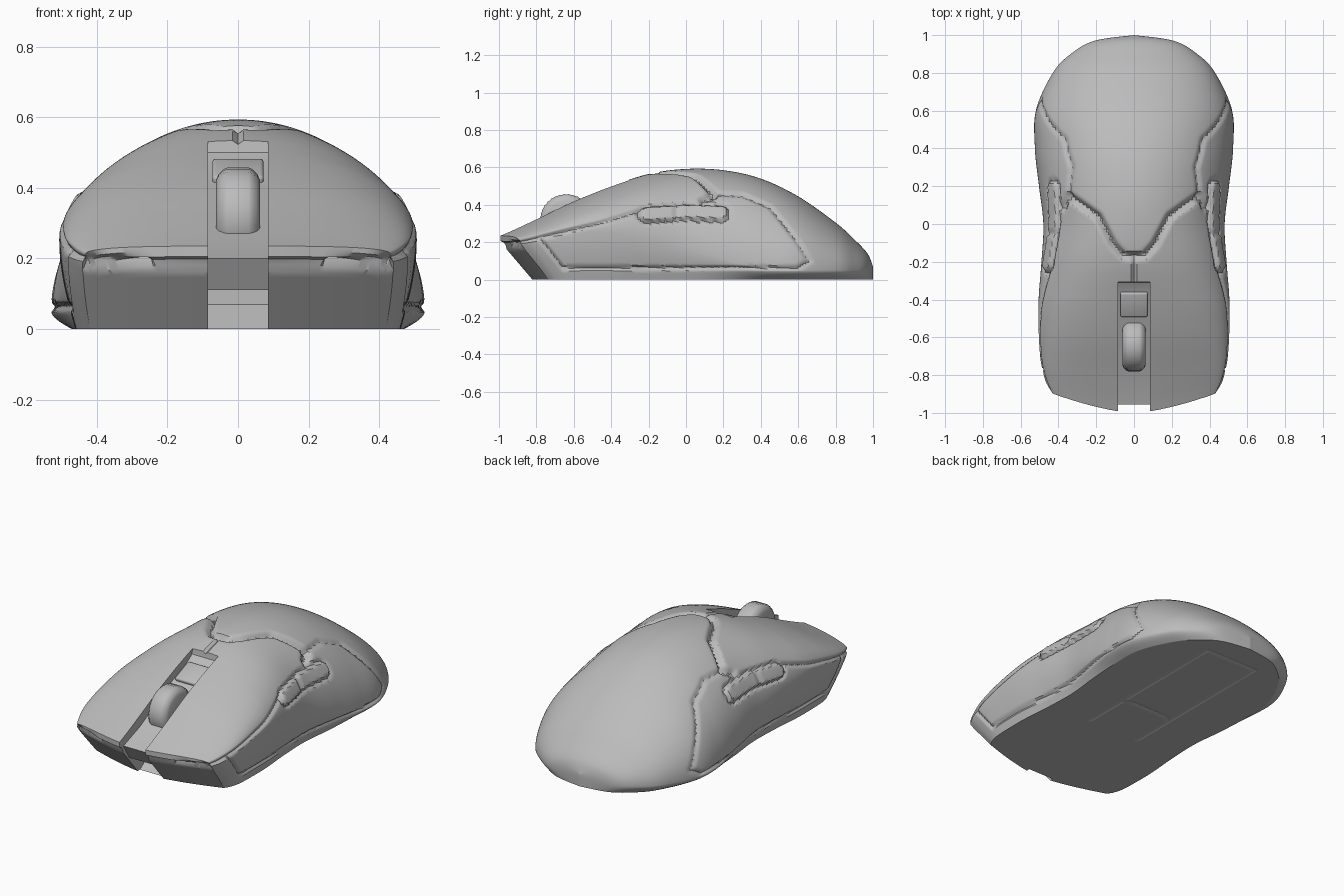
import bpy, bmesh, math
from mathutils import Vector, Matrix

cube = bpy.data.objects.get("Cube")
if cube:
    bpy.data.objects.remove(cube, do_unlink=True)

grey = bpy.data.materials.new("matte grey")
grey.use_nodes = True
COLOUR = (0.5, 0.5, 0.5, 1)
grey.diffuse_color = COLOUR
grey.node_tree.nodes["Principled BSDF"].inputs["Base Color"].default_value = COLOUR


def add_object(name, bm):
    bmesh.ops.recalc_face_normals(bm, faces=bm.faces)
    mesh = bpy.data.meshes.new(name)
    bm.to_mesh(mesh)
    bm.free()
    mesh.materials.append(grey)
    obj = bpy.data.objects.new(name, mesh)
    bpy.context.scene.collection.objects.link(obj)
    return obj


def finish(obj, angle=35):
    bpy.ops.object.select_all(action='DESELECT')
    obj.select_set(True)
    bpy.context.view_layer.objects.active = obj
    for mod in list(obj.modifiers):
        bpy.ops.object.modifier_apply(modifier=mod.name)
    bpy.ops.object.shade_smooth_by_angle(angle=math.radians(angle))


def clamp(v):
    return max(0.0, min(1.0, v))


# Body stations: y, crown height, half width, height of widest point, base half width, roundness
STATIONS = [
    (-1, .235, .44, .2, .42, 3.5), (-.93, .265, .47, .21, .44, 3.2),
    (-.8, .325, .495, .23, .455, 2.8), (-.6, .42, .505, .25, .46, 2.4),
    (-.4, .5, .505, .25, .46, 2.2), (-.2, .565, .49, .22, .445, 2.1),
    (0, .592, .48, .17, .44, 2), (.2, .585, .503, .11, .46, 2),
    (.4, .54, .525, .06, .47, 2), (.6, .445, .52, .05, .46, 2),
    (.8, .305, .43, .05, .37, 2), (.9, .215, .335, .05, .28, 2),
    (.97, .14, .21, .05, .17, 2), (1, .07, 0, .05, 0, 2)]
STEPS, COLS, CAP_ROWS = 14, 84, 16


def station(t):
    """Smooth curve through the station table."""
    i = min(int(t), len(STATIONS) - 2)
    f = t - i
    a, b, c, d = (STATIONS[max(0, min(len(STATIONS) - 1, i + k))] for k in (-1, 0, 1, 2))
    return [q + f * ((r - p) + f * (2 * p - 5 * q + 4 * r - s + f * (3 * (q - r) + s - p))) / 2
            for p, q, r, s in zip(a, b, c, d)]


def warp(x, y, z):
    """Sweep the front corners back and undercut the nose."""
    sweep = .12 * (abs(x) / .48) ** 1.5 * clamp((-y - .4) / .6)
    under = .17 * clamp(1 - z / .2) * clamp((-y - .6) / .4)
    return Vector((x, y + sweep + under, z))


def section(row):
    """Upper outline from crown to base rim, then the matching underside points."""
    y, top, w, zm, wb, n = row
    w, wb = max(w, 0), max(wb, 0)
    upper, side = [], COLS // 4
    for j in range(COLS - side):
        a = math.pi / 2 * j / (COLS - side)
        upper.append((w * math.sin(a) ** (2 / n), zm + (top - zm) * math.cos(a) ** (2 / n)))
    for j in range(side + 1):
        s = 1 - j / side
        upper.append((wb + (w - wb) * math.sin(s * math.pi / 2), zm * s))
    lower = [(wb * j / COLS, 0) for j in range(COLS + 1)]
    return y, upper, lower


def skin(bm, grid):
    rows = [[bm.verts.new(p) for p in row] for row in grid]
    for r0, r1 in zip(rows, rows[1:]):
        for j in range(len(r0) - 1):
            bm.faces.new((r0[j], r0[j + 1], r1[j + 1], r1[j]))


# Half shell: rings along the length plus the front cap
shell = bmesh.new()
count = STEPS * (len(STATIONS) - 1)
sections = [section(station(i / STEPS)) for i in range(count + 1)]
skin(shell, [[warp(x, y, z) for x, z in up + low[-2::-1]] for y, up, low in sections])
y0, up0, low0 = sections[0]
skin(shell, [[warp(u[0] + (l[0] - u[0]) * k / CAP_ROWS, y0, u[1] + (l[1] - u[1]) * k / CAP_ROWS)
              for u, l in zip(up0, low0)] for k in range(CAP_ROWS + 1)])
bmesh.ops.remove_doubles(shell, verts=shell.verts, dist=1e-5)
bmesh.ops.dissolve_degenerate(shell, edges=shell.edges, dist=1e-6)
bmesh.ops.recalc_face_normals(shell, faces=shell.faces)
shell.normal_update()


def distance(p, path):
    best = 9.0
    for a, b in zip(path, path[1:]):
        a, b = Vector(a), Vector(b)
        ab = b - a
        best = min(best, (p - a - ab * clamp((p - a).dot(ab) / ab.length_squared)).length)
    return best


def dip(d, width):
    s = clamp(1 - d / width)
    return s * s * (3 - 2 * s)


# Seam paths: top ones in x,y and side ones in y,z
PALM_SEAM = [(0, -.17), (.06, -.165), (.11, -.11), (.19, .04), (.35, .15), (.38, .09)]
CENTRE_SEAM = [(0, -.17), (0, -.31)]
BUTTON_SEAM = [(-.95, .19), (-.75, .235), (-.45, .305), (-.2, .385)]
GRIP_SEAM = [(.12, .46), (.3, .455), (.45, .39), (.6, .2), (.66, .1), (.6, .062),
             (-.66, .062), (-.78, .215)]
THUMB_PATH = [(-.21, .348), (0, .362), (.19, .355)]
FOOT_SEAMS = [[(0, .84), (.17, .84), (.17, -.17)], [(0, .13), (.12, .13), (.17, .1)]]

# Press the seams into the shell and raise the thumb buttons
moves = []
for v in shell.verts:
    x, y, z = v.co
    top, side = Vector((x, y)), Vector((y, z))
    push = 0
    if z < .002:
        push -= .005 * max(dip(distance(top, path), .016) for path in FOOT_SEAMS)
    else:
        if z > .35:
            push -= .03 * dip(distance(top, PALM_SEAM), .028)
            push -= .012 * dip(distance(top, CENTRE_SEAM), .014)
        if x > .25 and v.normal.x > .2:
            d = distance(side, THUMB_PATH)
            push -= .012 * dip(distance(side, GRIP_SEAM), .016)
            if d > .045:
                push -= .014 * dip(distance(side, BUTTON_SEAM), .018)
            push += .012 * clamp((.04 - d) / .01) - .012 * dip(abs(d - .045), .013)
            if d < .04:
                push -= .018 * dip(abs(y + .05), .014)
        if v.normal.y < -.5 and z < .22:
            push -= .016 * dip(abs(z - .185), .02)
    if push:
        moves.append((v, v.normal * push))
for v, move in moves:
    v.co += move
for v in shell.verts:
    if abs(v.co.x) < 1e-4:
        v.co.x = 0
body = add_object("body_shell", shell)
mirror = body.modifiers.new("mirror", 'MIRROR')
mirror.use_clip = True

# Wheel channel and cable socket cut through the nose
CHANNEL = [(-1.1, -.1), (-.8, -.1), (-.8, 0), (-.7, .07), (-.7, .11), (-.9, .11),
           (-.955, .2), (-.8, .255), (-.5, .41), (-.35, .472), (-.31, .5), (-.285, .7), (-1.1, .7)]
cut = bmesh.new()
face = cut.faces.new([cut.verts.new((-.085, y, z)) for y, z in CHANNEL])
moved = bmesh.ops.extrude_face_region(cut, geom=[face])["geom"]
bmesh.ops.translate(cut, verts=[g for g in moved if isinstance(g, bmesh.types.BMVert)],
                    vec=(.17, 0, 0))
cutter = add_object("channel_cutter", cut)
cutter.hide_render = True
cutter.hide_viewport = True
channel = body.modifiers.new("channel", 'BOOLEAN')
channel.object = cutter
channel.operation = 'DIFFERENCE'
channel.solver = 'EXACT'
finish(body)
bpy.data.objects.remove(cutter, do_unlink=True)

# Ribbed scroll wheel
TEETH = 72
rim = [(-.062, 0), (-.062, .105), (-.055, .122), (-.04, .134), (-.03, .138),
       (.03, .138), (.04, .134), (.055, .122), (.062, .105), (.062, 0)]
wheel = bmesh.new()
grid = []
for i in range(TEETH + 1):
    a = 2 * math.pi * i / TEETH
    grid.append([(x, -.64 + math.cos(a) * (r + rib), .317 + math.sin(a) * (r + rib))
                 for x, r in rim for rib in [.003 * (i % 2) if r > .13 else 0]])
skin(wheel, grid)
bmesh.ops.remove_doubles(wheel, verts=wheel.verts, dist=1e-5)
finish(add_object("scroll_wheel", wheel), 50)

# Small button behind the wheel
pad = bmesh.new()
bmesh.ops.create_cube(pad, size=1, matrix=Matrix.Translation((0, -.425, .445))
                      @ Matrix.Rotation(.39, 4, 'X') @ Matrix.Diagonal((.145, .14, .03, 1)))
pad_obj = add_object("mode_button", pad)
bevel = pad_obj.modifiers.new("bevel", 'BEVEL')
bevel.width, bevel.segments = .01, 3
finish(pad_obj)
